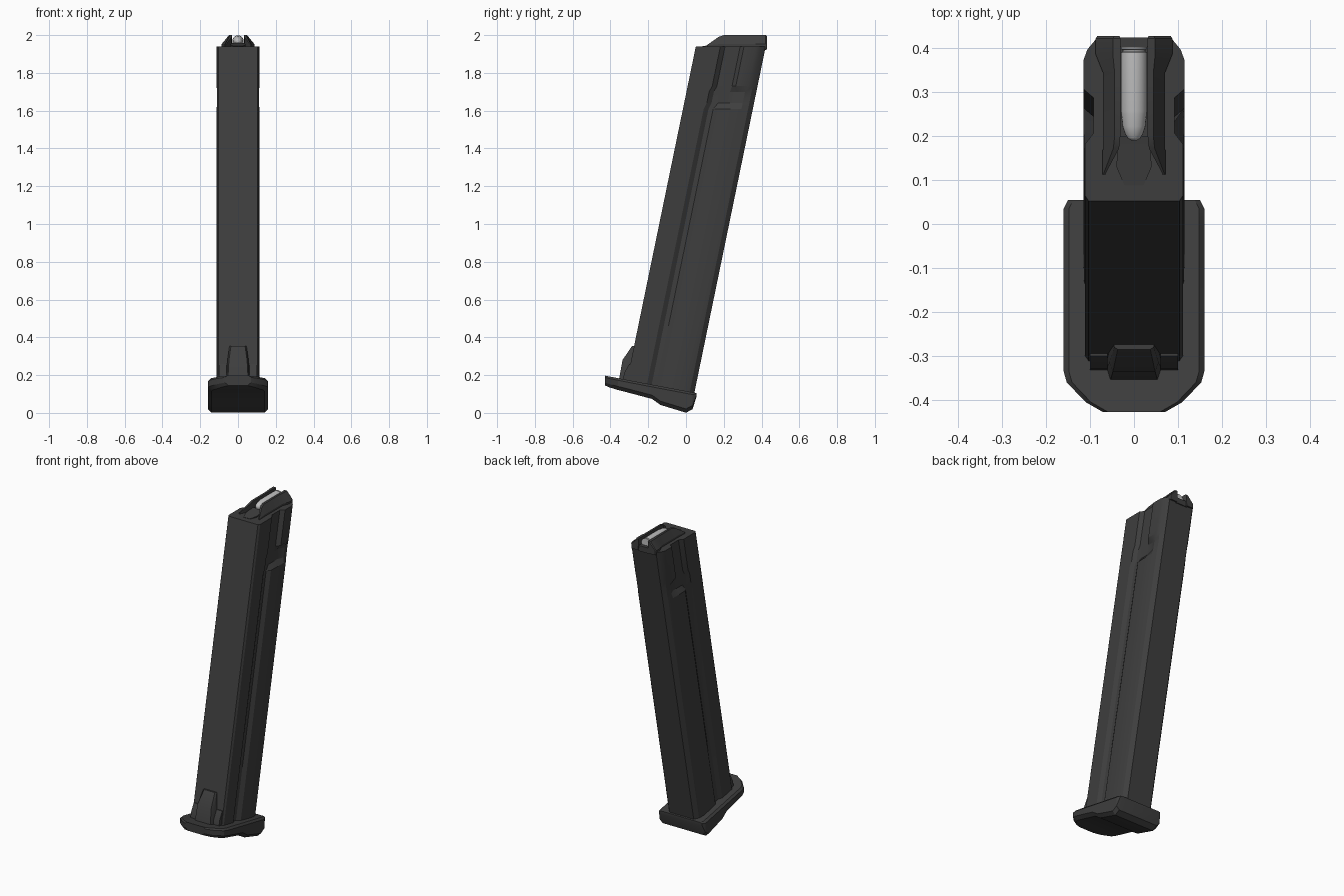
import bpy, bmesh, math
from mathutils import Vector

if "Cube" in bpy.data.objects:
    bpy.data.objects.remove(bpy.data.objects["Cube"])


def material(name, value):
    m = bpy.data.materials.new(name)
    m.diffuse_color = (value, value, value, 1)
    m.use_nodes = True
    m.node_tree.nodes["Principled BSDF"].inputs["Base Color"].default_value = m.diffuse_color
    return m


BLACK = material("dark polymer", 0.048)
STEEL = material("light metal", 0.52)


def loft(name, rings, mat, angle=25):
    """Skin a list of equal-length closed rings and cap both ends."""
    bm = bmesh.new()
    loops = [[bm.verts.new(p) for p in r] for r in rings]
    n = len(rings[0])
    for a, b in zip(loops, loops[1:]):
        for i in range(n):
            j = (i + 1) % n
            bm.faces.new((a[i], a[j], b[j], b[i]))
    bm.faces.new(loops[0])
    bm.faces.new(loops[-1])
    bmesh.ops.recalc_face_normals(bm, faces=bm.faces)
    me = bpy.data.meshes.new(name)
    bm.to_mesh(me)
    bm.free()
    me.materials.append(mat)
    ob = bpy.data.objects.new(name, me)
    bpy.context.collection.objects.link(ob)
    bpy.ops.object.select_all(action='DESELECT')
    ob.select_set(True)
    bpy.context.view_layer.objects.active = ob
    bpy.ops.object.shade_smooth_by_angle(angle=math.radians(angle))
    return ob


def mirrored(half):
    """Close a half section of (x, ...) points across x = 0."""
    return half + [(-p[0], *p[1:]) for p in reversed(half)]


# --- Leaning body: half sections as (half width, distance behind the front) ---
TOP, LEAN = 1.94, 0.206
lower = [(.103, 0), (.111, .012), (.111, .11), (.096, .135), (.096, .16),
         (.113, .185), (.115, .24), (.115, .31), (.106, .345), (.085, .37)]
notch = [(.103, 0), (.111, .012), (.111, .12), (.094, .145), (.092, .18),
         (.092, .23), (.092, .27), (.108, .31), (.104, .345), (.085, .37)]
upper = [(.103, 0), (.111, .012), (.111, .13), (.092, .155), (.092, .19),
         (.092, .235), (.115, .255), (.115, .32), (.106, .345), (.085, .37)]


def plate_top(y):
    return 0.106 - 0.19 * (y - 0.05)


def body_ring(section, z=None):
    ring = []
    for x, v in mirrored(section):
        zz = plate_top(-.32 + v) - .02 if z is None else z
        ring.append((x, .052 + v - LEAN * (TOP - zz), zz))
    return ring


loft("magazine_body", [body_ring(lower), body_ring(lower, 1.61), body_ring(notch, 1.64),
                       body_ring(notch, 1.70), body_ring(upper, 1.73),
                       body_ring(upper, TOP)], BLACK)

# --- Base plate: stations of (y, half width, bottom z) ---
stations = [(-.428, .07, .145), (-.405, .11, .135), (-.36, .153, .121), (-.335, .16, .115),
            (-.18, .16, .074), (-.135, .16, .042), (0, .16, .001),
            (.035, .16, .02), (.055, .15, .085)]
rings = []
for y, w, zb in stations:
    zt = plate_top(y)
    c = min(.02, (zt - zb) * .3)
    rings.append([(x, y, z) for x, z in mirrored(
        [(w - .012, zt), (w, zt - c * .6), (w, zb + c), (w - .02, zb)])])
loft("base_plate", rings, BLACK)

# --- Front rib and side tabs just above the base plate ---
loft("front_rib", [[(x, y, z) for x, y in mirrored([(w, -.27), (w, yb), (w - .008, yf)])]
                   for z, w, yb, yf in [(.17, .062, -.33, -.356), (.28, .056, -.315, -.336),
                                        (.355, .045, -.28, -.285)]], BLACK)
for s in (-1, 1):
    loft("side_tab", [[(s * x, y, z) for x, y in
                       [(.06, -.25), (.06, yf), (.10, yf), (.10, -.25)]]
                      for z, yf in [(.17, -.333), (.21, -.328), (.26, -.30)]], BLACK)

# --- Feed lips, flaring at the front and thicker at the back ---
# stations: y, outer base x, outer top x, inner top x, inner base x, top z
lip = [(.112, .072, .070, .066, .064, 1.948), (.172, .071, .047, .034, .036, 1.99),
       (.20, .071, .044, .031, .034, 2.0), (.345, .071, .044, .031, .034, 2.0),
       (.385, .087, .048, .031, .034, 2.0), (.422, .087, .048, .031, .034, 2.0),
       (.428, .083, .044, .033, .036, 1.995)]
for s in (-1, 1):
    loft("feed_lip", [[(s * a, y, 1.925), (s * a, y, min(1.952, zt - .002)), (s * b, y, zt),
                       (s * c, y, zt), (s * d, y, 1.925)]
                      for y, a, b, c, d, zt in lip], BLACK)

# Low wall closing the rear of the feed opening
loft("rear_wall", [[(x, y, z) for x, z in mirrored([(.04, 1.92), (.04, 1.955)])]
                   for y in (.402, .424)], BLACK)

# Follower ramp in front of the cartridge
loft("follower", [[(x, y, z) for x, z in mirrored([(w, 1.93), (w, zt)])]
                  for y, w, zt in [(.088, .022, 1.942), (.13, .04, 1.947),
                                   (.20, .036, 1.958)]], BLACK)

# --- Cartridge: straight case and rounded nose pointing forward ---
profile = [(.19, .006), (.194, .013), (.204, .020), (.222, .026), (.25, .029),
           (.256, .030), (.39, .030), (.392, .026), (.396, .026), (.398, .030), (.402, .030)]
loft("cartridge", [[(r * math.cos(t), y, 1.969 + r * math.sin(t))
                    for t in (i * math.tau / 20 for i in range(20))]
                   for y, r in profile], STEEL)
